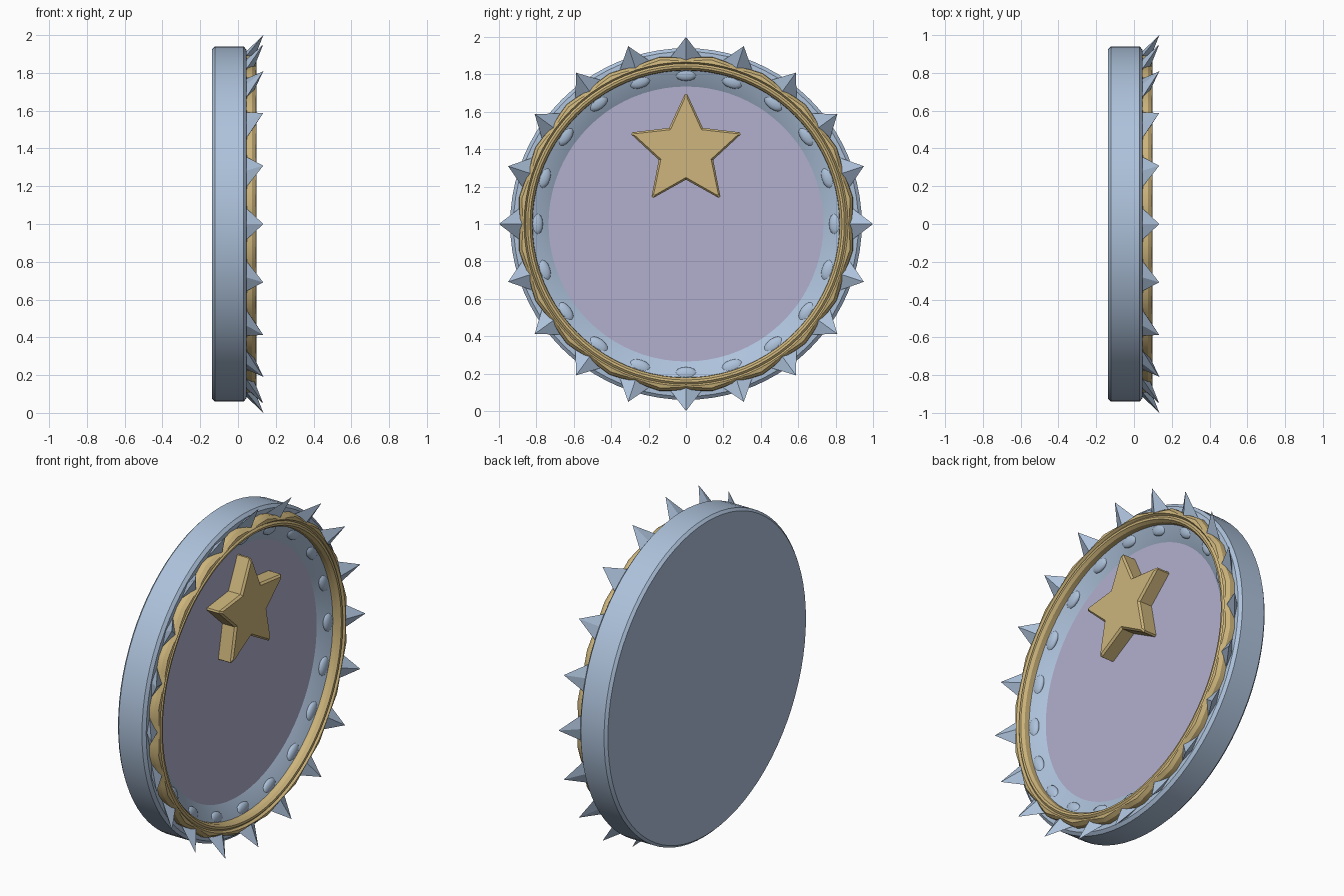
import bpy, bmesh, math
from mathutils import Vector, Matrix

if "Cube" in bpy.data.objects:
    bpy.data.objects.remove(bpy.data.objects["Cube"])

N = 20          # number of spikes around the rim
SEG = 80        # segments of the round parts
CZ = 1.0        # height of the centre


def material(name, rgb):
    m = bpy.data.materials.new(name)
    m.diffuse_color = (*rgb, 1)
    m.use_nodes = True
    m.node_tree.nodes["Principled BSDF"].inputs["Base Color"].default_value = m.diffuse_color
    return m


STEEL = material("steel blue", (0.42, 0.54, 0.71))
GOLD = material("pale gold", (0.61, 0.46, 0.20))
LILAC = material("lavender", (0.45, 0.43, 0.62))


def polar(x, r, a, side=0.0):
    """Point at angle a around the x axis, shifted sideways along the rim."""
    return Vector((x, r * math.sin(a) + side * math.cos(a),
                   CZ + r * math.cos(a) - side * math.sin(a)))


def finish(name, bm, mats, smooth=None):
    bmesh.ops.remove_doubles(bm, verts=bm.verts, dist=1e-5)
    bmesh.ops.recalc_face_normals(bm, faces=bm.faces)
    me = bpy.data.meshes.new(name)
    bm.to_mesh(me)
    bm.free()
    ob = bpy.data.objects.new(name, me)
    bpy.context.collection.objects.link(ob)
    for m in mats:
        me.materials.append(m)
    if smooth:
        bpy.ops.object.select_all(action='DESELECT')
        bpy.context.view_layer.objects.active = ob
        ob.select_set(True)
        bpy.ops.object.shade_smooth_by_angle(angle=math.radians(smooth))
    return ob


def revolve(name, profile, mats, closed=False, wave=None, rule=None):
    """Turn an (x, radius) profile around the x axis."""
    bm = bmesh.new()
    rings = []
    for k in range(SEG):
        a = 2 * math.pi * k / SEG
        rings.append([bm.verts.new(polar(x, r + (wave(i, a) if wave else 0), a))
                      for i, (x, r) in enumerate(profile)])
    count = len(profile) if closed else len(profile) - 1
    for k in range(SEG):
        p, q = rings[k], rings[(k + 1) % SEG]
        for i in range(count):
            j = (i + 1) % len(profile)
            pts = [p[i], p[j], q[j], q[i]]
            if profile[i][1] == 0:
                pts = [p[i], p[j], q[j]]
            elif profile[j][1] == 0:
                pts = [p[i], p[j], q[i]]
            f = bm.faces.new(pts)
            if rule:
                f.material_index = rule(i)
    return finish(name, bm, mats, 25)


# thick body disc with chamfered rim and dished front, lavender floor
body = [(-0.137, 0), (-0.137, 0.925), (-0.122, 0.94), (0.03, 0.94), (0.045, 0.922),
        (0.05, 0.83), (0.03, 0.785), (0.0, 0.735), (0.0, 0)]
revolve("body_disc", body, [STEEL, LILAC], rule=lambda i: 1 if i == len(body) - 2 else 0)

# gold ring with a groove, its outer edge waving between the spikes
ring = [(0.035, 0.895), (0.075, 0.893), (0.095, 0.878), (0.098, 0.866), (0.085, 0.857),
        (0.094, 0.846), (0.092, 0.834), (0.075, 0.822), (0.035, 0.82)]
revolve("gold_ring", ring, [GOLD], closed=True,
        wave=lambda i, a: -0.009 * math.cos(N * a) if i < 3 else 0)

# four-sided spikes leaning out and forward
bm = bmesh.new()
for k in range(N):
    a = 2 * math.pi * k / N
    tip = bm.verts.new(polar(0.134, 1.0, a))
    base = [bm.verts.new(polar(*p[:2], a, p[2])) for p in
            ((0.04, 0.91, 0), (0.04, 0.885, 0.088), (0.08, 0.86, 0), (0.04, 0.885, -0.088))]
    for i in range(4):
        bm.faces.new((tip, base[i], base[(i + 1) % 4]))
    bm.faces.new(base)
finish("rim_spikes", bm, [STEEL])

# rounded inner ends of the spikes, showing on the dished wall
bm = bmesh.new()
for k in range(N):
    a = 2 * math.pi * k / N
    m = (Matrix.Translation(polar(0.025, 0.805, a)) @ Matrix.Rotation(-a, 4, 'X')
         @ Matrix.Diagonal((0.022, 0.065, 0.04, 1)))
    bmesh.ops.create_uvsphere(bm, u_segments=12, v_segments=8, radius=1, matrix=m)
finish("spike_roots", bm, [STEEL], 40)

# raised five-pointed star with a chamfered front edge
bm = bmesh.new()


def star_loop(x, inset):
    pts = []
    for i in range(10):
        a = math.pi * i / 5
        r = (0.305 - 1.7 * inset) if i % 2 == 0 else (0.153 - inset)
        for d in ((-0.02, 0.02) if i % 2 == 0 else (0,)):   # blunt tips
            p = polar(x, r, a + d)
            pts.append(bm.verts.new(p + Vector((0, 0, 0.39))))
    return pts


loops = [star_loop(-0.01, 0), star_loop(0.078, 0), star_loop(0.09, 0.012)]
for lo, hi in zip(loops, loops[1:]):
    for i in range(len(lo)):
        j = (i + 1) % len(lo)
        bm.faces.new((lo[i], lo[j], hi[j], hi[i]))
bm.faces.new(loops[0])
bm.faces.new(loops[-1])
finish("star", bm, [GOLD])
